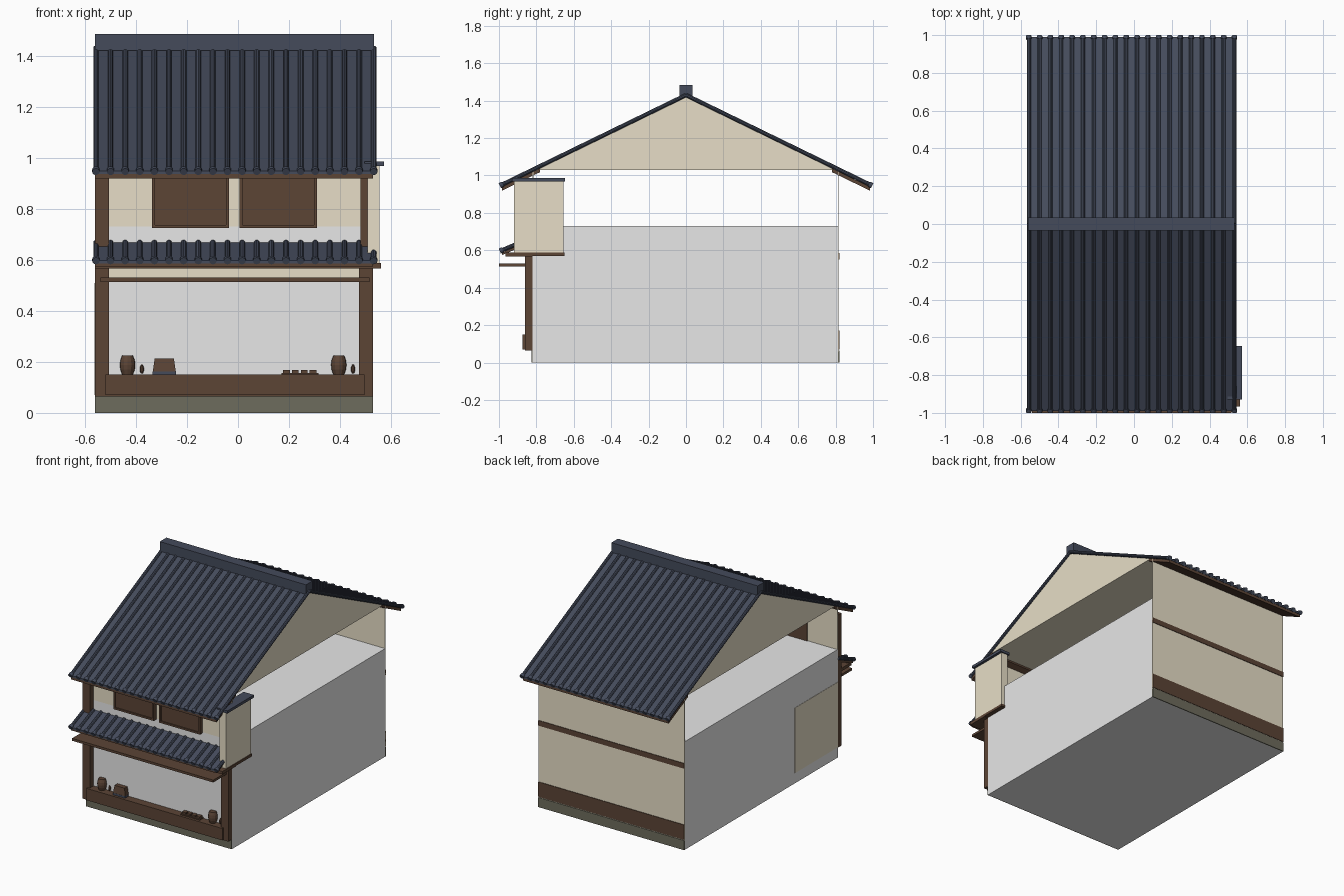
import bpy, bmesh, math
from mathutils import Vector

if "Cube" in bpy.data.objects:
    bpy.data.objects.remove(bpy.data.objects["Cube"])


def material(name, rgb):
    m = bpy.data.materials.new(name)
    m.diffuse_color = (*rgb, 1)
    m.use_nodes = True
    m.node_tree.nodes["Principled BSDF"].inputs["Base Color"].default_value = m.diffuse_color
    return m


TILE = material("slate blue tile", (0.058, 0.07, 0.105))
WOOD = material("dark brown wood", (0.106, 0.058, 0.036))
PLASTER = material("cream plaster", (0.80, 0.73, 0.57))
GREY = material("light grey", (0.8, 0.8, 0.8))
STONE = material("olive stone", (0.155, 0.15, 0.11))

X0, X1 = -0.56, 0.53      # house width
YF, YB = -0.82, 0.813     # house front and back


def finish(name, bm, mat):
    bmesh.ops.recalc_face_normals(bm, faces=bm.faces)
    me = bpy.data.meshes.new(name)
    bm.to_mesh(me)
    bm.free()
    me.materials.append(mat)
    ob = bpy.data.objects.new(name, me)
    bpy.context.collection.objects.link(ob)
    return ob


def extrude_yz(name, profile, x0, x1, mat):
    """Extrude a side profile along x."""
    bm = bmesh.new()
    a = [bm.verts.new((x0, y, z)) for y, z in profile]
    b = [bm.verts.new((x1, y, z)) for y, z in profile]
    bm.faces.new(a)
    bm.faces.new(b[::-1])
    n = len(profile)
    for i in range(n):
        j = (i + 1) % n
        bm.faces.new((a[i], a[j], b[j], b[i]))
    return finish(name, bm, mat)


def box(name, x0, x1, y0, y1, z0, z1, mat):
    return extrude_yz(name, [(y0, z0), (y1, z0), (y1, z1), (y0, z1)], x0, x1, mat)


def tube(bm, a, b, r, sides=10):
    a, b = Vector(a), Vector(b)
    d = b - a
    m = d.to_track_quat('Z', 'Y').to_matrix().to_4x4()
    m.translation = (a + b) / 2
    bmesh.ops.create_cone(bm, cap_ends=True, segments=sides, radius1=r, radius2=r,
                          depth=d.length, matrix=m)


def lathe(name, profile, x, y, mat, sides=12):
    bm = bmesh.new()
    rings = [[bm.verts.new((x + r * math.cos(2 * math.pi * i / sides),
                            y + r * math.sin(2 * math.pi * i / sides), z))
              for i in range(sides)] for r, z in profile]
    for p, q in zip(rings, rings[1:]):
        for i in range(sides):
            j = (i + 1) % sides
            bm.faces.new((p[i], p[j], q[j], q[i]))
    bm.faces.new(rings[0][::-1])
    bm.faces.new(rings[-1])
    return finish(name, bm, mat)


def tiled_slope(name, eave, top, count=20):
    """Sloping slab with round cover tiles and eave caps; points are (y, z)."""
    (ye, ze), (yt, zt) = eave, top
    extrude_yz(name + "_slab", [(ye, ze), (yt, zt), (yt, zt - 0.012), (ye, ze - 0.012)],
               X0, X1, TILE)
    bm = bmesh.new()
    d = Vector((0, yt - ye, zt - ze)).normalized()
    for i in range(count):
        x = -0.557 + i * 1.089 / (count - 1)
        e = Vector((x, ye, ze))
        tube(bm, e, (x, yt, zt), 0.011)
        tube(bm, e - d * 0.006, e + d * 0.012, 0.0145, 12)
    finish(name + "_cover_tiles", bm, TILE)


# Main body and plaster walls
box("shop_body", X0, X1, YF, YB, 0, 0.73, GREY)
box("front_upper_wall", X0, X1, YF, YF + 0.004, 0.73, 1.03, PLASTER)
box("front_lintel_plaster", -0.505, 0.475, YF - 0.003, YF, 0.53, 0.58, PLASTER)
box("back_wall", X0, X1, YB, YB + 0.003, 0.06, 1.03, PLASTER)
box("left_side_panel", X0 - 0.002, X0, YF, -0.36, 0.07, 0.51, PLASTER)
extrude_yz("gable_block", [(-0.815, 1.03), (0.815, 1.03), (0, 1.42)], X0 + 0.002, X1 - 0.002, PLASTER)

# Stone plinth strips and back rails
box("front_plinth", X0, X1, YF - 0.005, YF, 0, 0.065, STONE)
box("back_plinth", X0, X1, YB, YB + 0.007, 0, 0.065, STONE)
box("back_sill", X0, X1, YB, YB + 0.007, 0.07, 0.17, WOOD)
box("back_rail", X0, X1, YB, YB + 0.007, 0.55, 0.585, WOOD)

# Front posts, sill and eave beams
box("left_post", X0, -0.505, -0.86, YF, 0.065, 0.93, WOOD)
box("right_lower_post", 0.475, X1, -0.86, YF, 0.065, 0.57, WOOD)
box("right_upper_post", 0.48, 0.507, -0.86, YF, 0.57, 0.93, WOOD)
box("front_sill", -0.505, 0.475, -0.86, YF, 0.065, 0.15, WOOD)
box("front_sill_board", -0.52, 0.495, -0.875, -0.86, 0.07, 0.15, WOOD)
box("awning_shelf", -0.54, 0.515, -1.0, -0.83, 0.514, 0.53, WOOD)
box("awning_beam", X0, 0.56, -0.965, YF, 0.567, 0.587, WOOD)
box("upper_beam", X0, X1, -0.86, YF, 0.925, 0.96, WOOD)

# Upper windows with raised frames
for side, (a, b) in {"left": (-0.337, -0.035), "right": (0.005, 0.31)}.items():
    box(side + "_window_panel", a, b, -0.842, YF + 0.01, 0.725, 0.93, WOOD)
    t = 0.012
    box(side + "_window_bottom_rail", a, b, -0.85, -0.842, 0.725, 0.725 + t, WOOD)
    for k, x in enumerate((a, b - t)):
        box(f"{side}_window_stile_{k + 1}", x, x + t, -0.85, -0.842, 0.725 + t, 0.93, WOOD)

# Main roof, both slopes, with eave boards
for side, s in (("front", -1), ("back", 1)):
    tiled_slope(side + "_roof", (s * 0.99, 0.948), (0, 1.43))
    extrude_yz(side + "_eave_board", [(s * 0.985, 0.938), (s * 0.78, 1.038),
                                      (s * 0.78, 1.018), (s * 0.985, 0.918)], X0, X1, WOOD)
box("roof_ridge", X0, X1 + 0.003, -0.035, 0.035, 1.42, 1.485, TILE)

# Awning roof over the shop front
tiled_slope("awning", (-0.99, 0.598), (-0.825, 0.668))
extrude_yz("awning_board", [(-0.985, 0.588), (-0.825, 0.656), (-0.825, 0.64), (-0.985, 0.574)],
           X0, X1, WOOD)

# Shutter box on the right side
box("side_box", 0.507, 0.555, -0.92, -0.655, 0.587, 0.97, PLASTER)
box("side_box_floor", 0.50, 0.56, -0.965, -0.65, 0.57, 0.587, WOOD)
box("side_box_roof", 0.495, 0.572, -0.93, -0.647, 0.968, 0.986, TILE)

# Goods on the sill
YG = -0.832
for side, x in (("left", -0.433), ("right", 0.395)):
    lathe(side + "_barrel", [(0.021, 0.15), (0.028, 0.17), (0.030, 0.188),
                             (0.028, 0.206), (0.021, 0.225)], x, YG, WOOD)
    lathe(side + "_bottle", [(0.004, 0.155), (0.008, 0.165), (0.008, 0.177), (0.003, 0.19)],
          x + 0.056, YG, WOOD, 8)
box("bucket_mat", -0.335, -0.243, -0.858, YF, 0.15, 0.163, TILE)
bm = bmesh.new()
bmesh.ops.create_cube(bm, size=1)
for v in bm.verts:
    top = v.co.z > 0
    v.co = Vector((-0.289 + v.co.x * (0.075 if top else 0.09),
                   YG + v.co.y * (0.038 if top else 0.05), 0.213 if top else 0.163))
finish("bucket", bm, WOOD)
box("tray", 0.17, 0.315, -0.858, YF, 0.15, 0.157, WOOD)
for i in range(4):
    box(f"tray_item_{i + 1}", 0.176 + i * 0.035, 0.203 + i * 0.035, -0.85, YF, 0.157, 0.168, WOOD)
